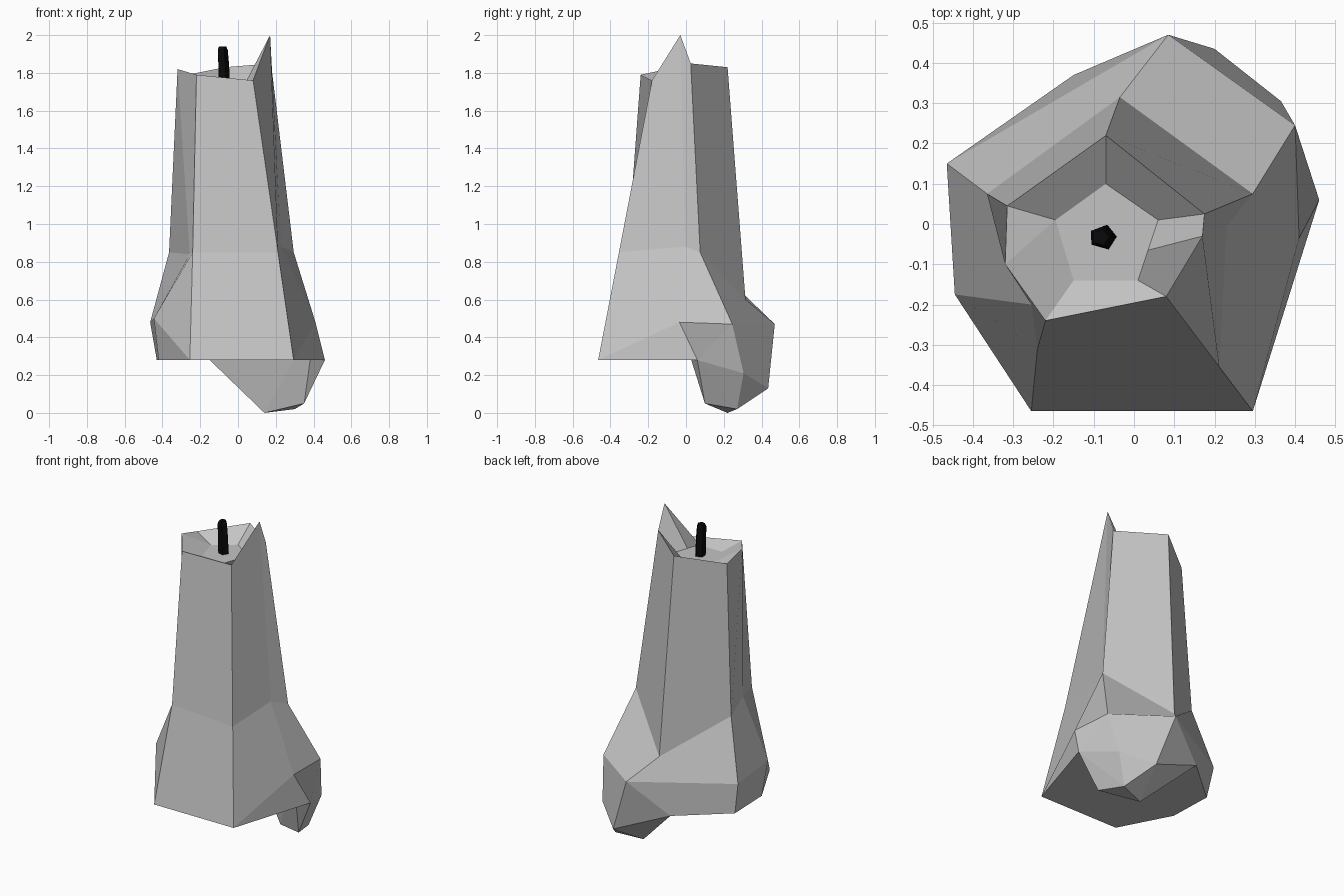
import bpy, bmesh
from math import cos, sin, tau

if "Cube" in bpy.data.objects:
    bpy.data.objects.remove(bpy.data.objects["Cube"])


def material(name, value):
    m = bpy.data.materials.new(name)
    m.diffuse_color = (value, value, value, 1)
    m.use_nodes = True
    m.node_tree.nodes["Principled BSDF"].inputs["Base Color"].default_value = m.diffuse_color
    return m


def finish(bm, name, mat):
    bmesh.ops.remove_doubles(bm, verts=bm.verts, dist=0.0005)
    bmesh.ops.recalc_face_normals(bm, faces=bm.faces)
    me = bpy.data.meshes.new(name)
    bm.to_mesh(me)
    bm.free()
    me.materials.append(mat)
    ob = bpy.data.objects.new(name, me)
    bpy.context.collection.objects.link(ob)
    return ob


def loft(rings, name, mat):
    """Bridge rings of equal point count and cap both ends."""
    bm = bmesh.new()
    vs = [[bm.verts.new(p) for p in r] for r in rings]
    n = len(vs[0])
    for lo, hi in zip(vs, vs[1:]):
        for i in range(n):
            j = (i + 1) % n
            bm.faces.new((lo[i], lo[j], hi[j], hi[i]))
    bm.faces.new(vs[0])
    bm.faces.new(vs[-1])
    return finish(bm, name, mat)


wax = material("grey wax", 0.55)
black = material("black wick", 0.003)

# Candle body: each ring runs front left, front right, spike, right, back, left back, left front
base = [(-.255, -.465, .28), (.295, -.465, .28), (.46, .06, .28), (.30, .20, .28),
        (-.15, .37, .28), (-.43, .13, .28), (-.42, -.15, .28)]
flange = [(-.255, -.465, .28), (.295, -.465, .28), (.41, -.035, .48), (.40, .245, .47),
          (.085, .47, .47), (-.465, .15, .48), (-.445, -.175, .50)]
waist = [(-.24, -.31, .85), (.212, -.355, .85), (.23, -.005, .88), (.295, .075, .85),
         (-.035, .315, .60), (-.365, .075, .85), (-.255, -.20, .84)]
rim = [(-.22, -.24, 1.79), (.08, -.18, 1.76), (.17, -.03, 2.0), (.175, .025, 1.85),
       (-.07, .22, 1.83), (-.315, .045, 1.78), (-.32, -.10, 1.82)]
pool = [(x, y, 1.74) for x, y in [(-.15, -.14), (.01, -.14), (.035, -.065), (.06, .01),
                                  (-.07, .10), (-.195, .01), (-.195, .01)]]
loft([base, flange, waist, rim, pool], "candle_body", wax)

# Hanging wax drip: faceted lump at the back right, down to the ground
bm = bmesh.new()
for p in flange[2:5] + [base[2], base[4], (.365, .305, .21), (.20, .435, .13),
                        (.35, .10, .05), (.14, .22, 0), (.30, .27, .02)]:
    bm.verts.new(p)
res = bmesh.ops.convex_hull(bm, input=bm.verts)
bmesh.ops.delete(bm, geom=[v for v in bm.verts if not v.link_faces], context='VERTS')
finish(bm, "wax_drip", wax)

# Wick: slightly tapering five-sided stub
wick = [[(x + r * cos(tau * i / 5 + 1.3), -.033 + r * sin(tau * i / 5 + 1.3), z) for i in range(5)]
        for x, r, z in [(-.074, .032, 1.72), (-.078, .031, 1.84), (-.083, .029, 1.92), (-.083, .021, 1.94)]]
loft(wick, "wick", black)
